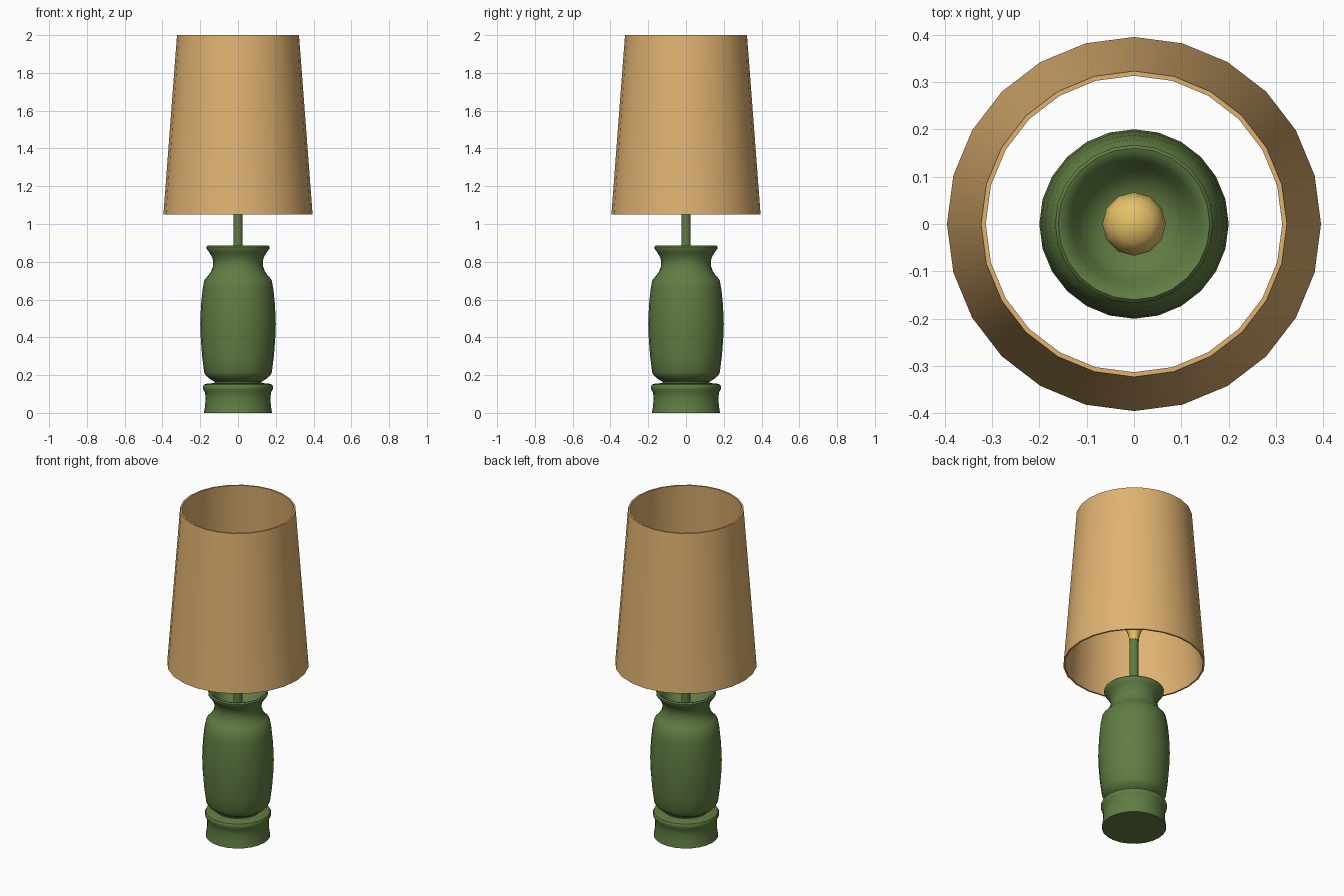
import bpy, bmesh, math

cube = bpy.data.objects.get("Cube")
if cube:
    bpy.data.objects.remove(cube, do_unlink=True)


def material(name, srgb):
    color = [((c / 255 + 0.055) / 1.055) ** 2.4 for c in srgb] + [1]
    mat = bpy.data.materials.new(name)
    mat.use_nodes = True
    mat.diffuse_color = color
    mat.node_tree.nodes["Principled BSDF"].inputs["Base Color"].default_value = color
    return mat


def lathe(name, profile, sides, mat, angle=40, closed=False):
    """Spin a (radius, height) profile about z; zero radii become poles."""
    bm = bmesh.new()
    rings = []
    for r, z in profile:
        count = sides if r > 0 else 1
        rings.append([bm.verts.new((r * math.cos(math.tau * i / sides),
                                    r * math.sin(math.tau * i / sides), z))
                      for i in range(count)])
    pairs = list(zip(rings, rings[1:]))
    if closed:
        pairs.append((rings[-1], rings[0]))
    for low, high in pairs:
        for i in range(sides):
            j = (i + 1) % sides
            corners = [low[i % len(low)], low[j % len(low)],
                       high[j % len(high)], high[i % len(high)]]
            bm.faces.new(list(dict.fromkeys(corners)))
    bmesh.ops.recalc_face_normals(bm, faces=bm.faces)
    mesh = bpy.data.meshes.new(name)
    bm.to_mesh(mesh)
    bm.free()
    mesh.materials.append(mat)
    obj = bpy.data.objects.new(name, mesh)
    bpy.context.collection.objects.link(obj)
    bpy.ops.object.select_all(action='DESELECT')
    obj.select_set(True)
    bpy.context.view_layer.objects.active = obj
    bpy.ops.object.shade_smooth_by_angle(angle=math.radians(angle))
    return obj


green = material("green ceramic", (96, 124, 67))
tan = material("tan fabric", (224, 178, 113))
yellow = material("warm yellow glass", (228, 192, 104))

# Turned foot, bulging body, waisted neck and hollow mouth
lathe("lamp_base", [
    (0, 0), (0.18, 0), (0.174, 0.04), (0.172, 0.08), (0.175, 0.11),
    (0.184, 0.125), (0.185, 0.14), (0.18, 0.15), (0.165, 0.155),
    (0.125, 0.158), (0.125, 0.165), (0.15, 0.18), (0.17, 0.198),
    (0.179, 0.215), (0.19, 0.3), (0.197, 0.39), (0.2, 0.47),
    (0.196, 0.57), (0.188, 0.65), (0.178, 0.705), (0.16, 0.724),
    (0.143, 0.748), (0.133, 0.775), (0.131, 0.8), (0.137, 0.825),
    (0.152, 0.85), (0.166, 0.868), (0.167, 0.878), (0.16, 0.885),
    (0.15, 0.882), (0.134, 0.862), (0.118, 0.835), (0.1, 0.81),
    (0.07, 0.793), (0, 0.785)], 24, green)

# Rod carrying the bulb
lathe("rod", [(0, 0.78), (0.025, 0.78), (0.025, 1.2), (0, 1.2)], 12, green)

# Pear-shaped bulb
lathe("bulb", [
    (0, 1.2), (0.027, 1.2), (0.031, 1.235), (0.045, 1.27), (0.06, 1.3),
    (0.067, 1.335), (0.06, 1.368), (0.04, 1.392), (0, 1.402)], 12, yellow)

# Open tapered shade with a thin wall
lathe("shade", [(0.395, 1.05), (0.323, 2), (0.313, 2), (0.385, 1.05)],
      24, tan, closed=True)
